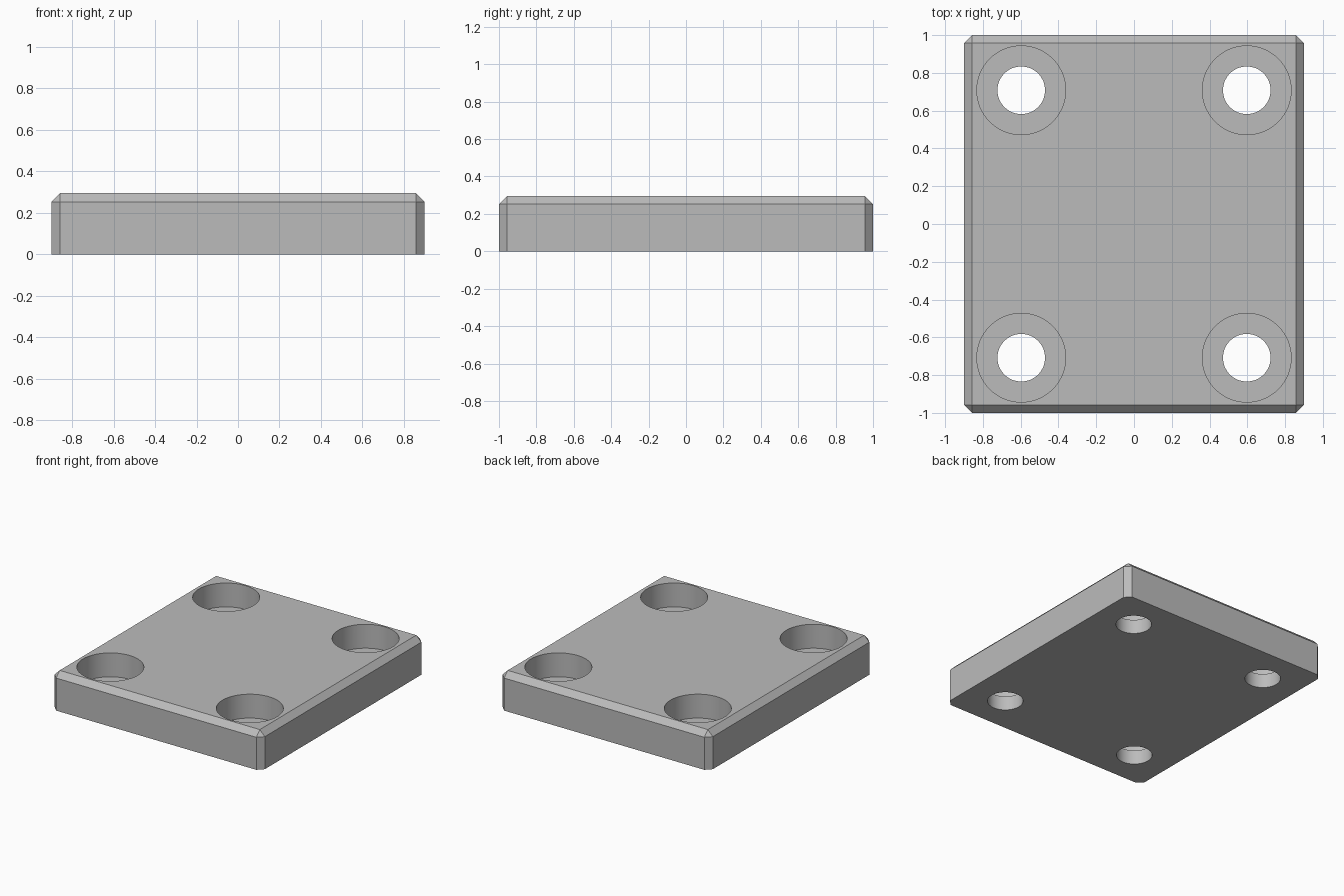
import bpy, bmesh
from mathutils import Matrix, Vector

cube = bpy.data.objects.get("Cube")
if cube:
    bpy.data.objects.remove(cube, do_unlink=True)

WIDTH, LENGTH, HEIGHT, CHAMFER = 1.8, 2.0, 0.295, 0.043
HOLE_X, HOLE_Y = 0.597, 0.708
HOLE_R, BORE_R, BORE_FLOOR = 0.126, 0.235, 0.11

grey = bpy.data.materials.new("plain grey")
grey.use_nodes = True
grey.diffuse_color = (0.5, 0.5, 0.5, 1)
grey.node_tree.nodes["Principled BSDF"].inputs["Base Color"].default_value = grey.diffuse_color


def make_object(name, bm):
    mesh = bpy.data.meshes.new(name)
    bm.to_mesh(mesh)
    bm.free()
    mesh.materials.append(grey)
    obj = bpy.data.objects.new(name, mesh)
    bpy.context.collection.objects.link(obj)
    return obj


def cylinder_cutter(name, x, y, radius, bottom, top):
    bm = bmesh.new()
    bmesh.ops.create_cone(bm, cap_ends=True, segments=64, radius1=radius, radius2=radius,
                          depth=top - bottom,
                          matrix=Matrix.Translation((x, y, (top + bottom) / 2)))
    cutter = make_object(name, bm)
    cutter.hide_render = True
    return cutter


# Plate with chamfered top and upright edges
bm = bmesh.new()
bmesh.ops.create_cube(bm, size=1)
bmesh.ops.scale(bm, vec=Vector((WIDTH, LENGTH, HEIGHT)), verts=bm.verts)
bmesh.ops.translate(bm, vec=Vector((0, 0, HEIGHT / 2)), verts=bm.verts)
edges = [e for e in bm.edges if any(v.co.z > HEIGHT / 2 for v in e.verts)]
bmesh.ops.bevel(bm, geom=edges, offset=CHAMFER, segments=1, affect='EDGES')
plate = make_object("plate", bm)

# Counterbored screw holes in the four corners
cutters = []
for x in (-HOLE_X, HOLE_X):
    for y in (-HOLE_Y, HOLE_Y):
        cutters.append(cylinder_cutter("counterbore_cutter", x, y, BORE_R, BORE_FLOOR, HEIGHT + 0.1))
        cutters.append(cylinder_cutter("hole_cutter", x, y, HOLE_R, -0.1, HEIGHT + 0.2))
for cutter in cutters:
    cut = plate.modifiers.new("hole", 'BOOLEAN')
    cut.operation = 'DIFFERENCE'
    cut.solver = 'EXACT'
    cut.object = cutter

# Apply the cuts and remove the cutters
bpy.ops.object.select_all(action='DESELECT')
plate.select_set(True)
bpy.context.view_layer.objects.active = plate
for cut in list(plate.modifiers):
    bpy.ops.object.modifier_apply(modifier=cut.name)
for cutter in cutters:
    bpy.data.objects.remove(cutter, do_unlink=True)
bpy.ops.object.shade_smooth_by_angle(angle=0.5)
